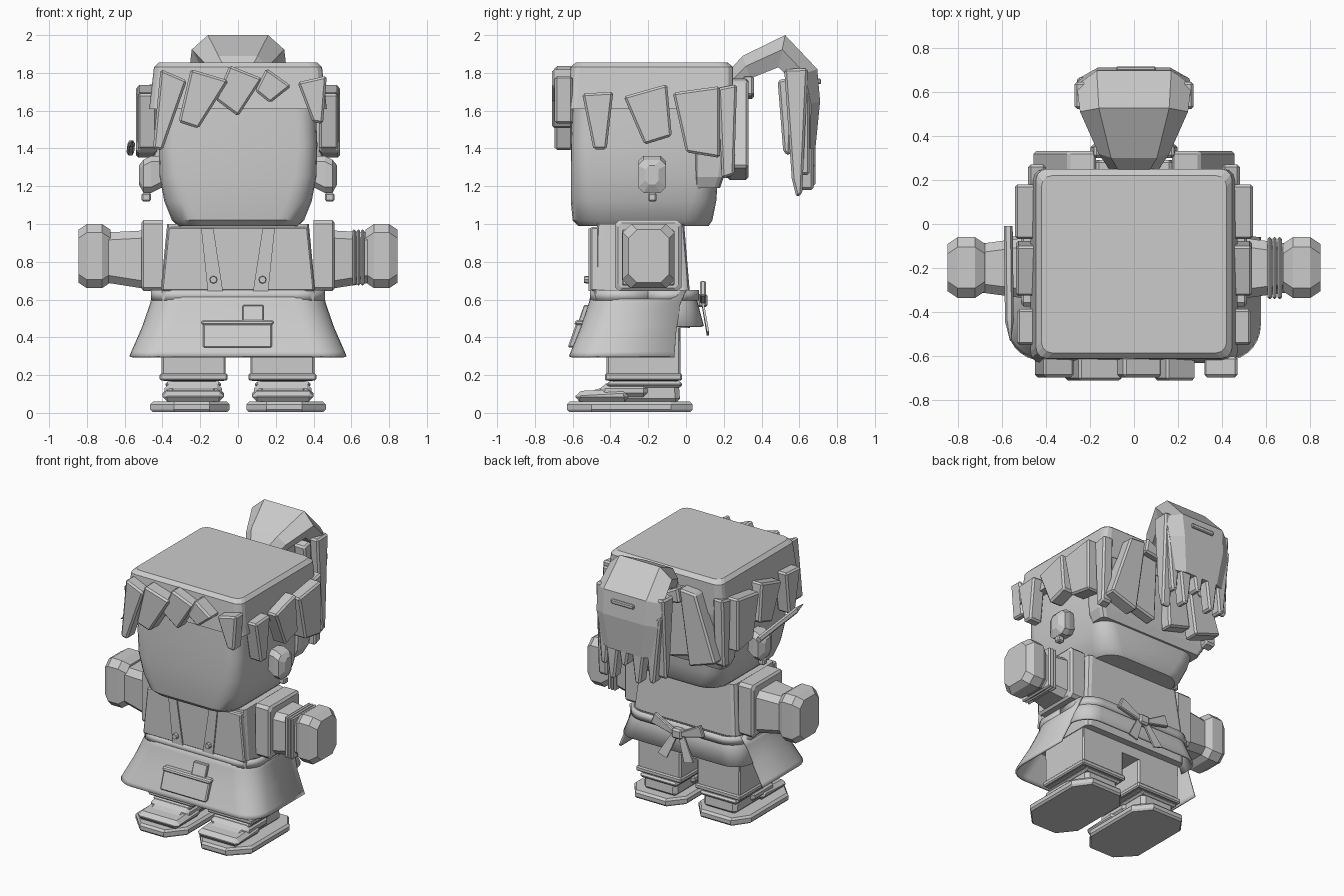
import bpy, bmesh, math
from mathutils import Vector

if "Cube" in bpy.data.objects:
    bpy.data.objects.remove(bpy.data.objects["Cube"])

grey = bpy.data.materials.new("plain_grey")
grey.diffuse_color = (0.6, 0.6, 0.6, 1)
grey.use_nodes = True
grey.node_tree.nodes["Principled BSDF"].inputs["Base Color"].default_value = grey.diffuse_color


def finish(name, bm, bevel=0, smooth=False, solid=0):
    bmesh.ops.recalc_face_normals(bm, faces=bm.faces)
    me = bpy.data.meshes.new(name)
    bm.to_mesh(me)
    bm.free()
    me.materials.append(grey)
    ob = bpy.data.objects.new(name, me)
    bpy.context.collection.objects.link(ob)
    if solid:
        m = ob.modifiers.new("thickness", 'SOLIDIFY')
        m.thickness = solid
    if bevel:
        m = ob.modifiers.new("bevel", 'BEVEL')
        m.width, m.segments, m.limit_method = bevel, 1, 'ANGLE'
    if smooth:
        bpy.ops.object.select_all(action='DESELECT')
        ob.select_set(True)
        bpy.context.view_layer.objects.active = ob
        bpy.ops.object.shade_smooth_by_angle(angle=math.radians(35))
    return ob


def loft(name, rings, closed=True, **kw):
    """Skin a list of equal-length point rings; closed rings get end caps."""
    bm = bmesh.new()
    vs = [[bm.verts.new(p) for p in r] for r in rings]
    n = len(vs[0])
    for a, b in zip(vs, vs[1:]):
        for i in range(n if closed else n - 1):
            j = (i + 1) % n
            bm.faces.new((a[i], a[j], b[j], b[i]))
    if closed:
        bm.faces.new(vs[0])
        bm.faces.new(vs[-1])
    return finish(name, bm, **kw)


def box(name, x, y, z, bevel=0.0):
    c = [(x[0], y[0]), (x[1], y[0]), (x[1], y[1]), (x[0], y[1])]
    return loft(name, [[(a, b, h) for a, b in c] for h in z], bevel=bevel)


def slab_xz(name, pts, y0, y1, bevel=0.012):
    return loft(name, [[(x, y, z) for x, z in pts] for y in (y0, y1)], bevel=bevel)


def slab_yz(name, pts, x0, x1, bevel=0.012):
    return loft(name, [[(x, y, z) for y, z in pts] for x in (x0, x1)], bevel=bevel)


def rounded(hx, y0, y1, z, r, seg=5):
    """Rounded rectangle at height z."""
    out = []
    for cx, cy, a0 in ((hx - r, y1 - r, 0), (r - hx, y1 - r, 90),
                       (r - hx, y0 + r, 180), (hx - r, y0 + r, 270)):
        for i in range(seg + 1):
            a = math.radians(a0 + 90 * i / seg)
            out.append((cx + r * math.cos(a), cy + r * math.sin(a), z))
    return out


def u_shape(hx, y_open, y_end, z, r, seg=7):
    """Open U from y_open round to y_end."""
    s = 1 if y_end > y_open else -1
    half = [(hx, y_open, z)]
    for i in range(seg + 1):
        a = math.pi / 2 * i / seg
        half.append((hx - r + r * math.cos(a), y_end - s * r + s * r * math.sin(a), z))
    return half + [(-x, y, h) for x, y, h in reversed(half)]


def rod(name, a, b, r0, r1, sides=6):
    a, b = Vector(a), Vector(b)
    q = (b - a).to_track_quat('Z', 'Y')
    ang = [2 * math.pi * i / sides for i in range(sides)]
    return loft(name, [[p + q @ Vector((r * math.cos(t), r * math.sin(t), 0)) for t in ang]
                       for p, r in ((a, r0), (b, r1))])


# head and hair cap
loft("head", [rounded(hx, y0, y1, z, r) for z, hx, y0, y1, r in (
    (0.99, .32, -.57, .12, .14), (1.02, .35, -.6, .14, .14), (1.12, .39, -.61, .16, .13),
    (1.25, .415, -.61, .17, .11), (1.42, .42, -.61, .17, .1), (1.65, .41, -.6, .17, .1))], smooth=True)
loft("hair_cap", [rounded(hx, y0, y1, z, .05, 3) for z, hx, y0, y1 in (
    (1.61, .47, -.63, .25), (1.83, .445, -.61, .25), (1.855, .42, -.585, .22))])
loft("back_hair", [rounded(hx, .05, y1, z, .03, 2) for z, hx, y1 in (
    (1.19, .41, .18), (1.25, .44, .2), (1.64, .465, .25))])

# fringe locks
fringe = [[(-.41, 1.82), (-.27, 1.76), (-.4, 1.39), (-.45, 1.4)],
          [(-.25, 1.82), (-.05, 1.76), (-.21, 1.505), (-.315, 1.54)],
          [(-.045, 1.84), (.13, 1.77), (0, 1.57), (-.12, 1.66)],
          [(.15, 1.825), (.283, 1.73), (.17, 1.64), (.09, 1.705)],
          [(.315, 1.75), (.47, 1.785), (.45, 1.53), (.395, 1.54)]]
for i, p in enumerate(fringe):
    slab_xz(f"fringe_lock_{i}", p, -.695 if i % 2 == 0 else -.71, -.6)

# side locks, back locks, ears, arms, legs and shoes on both sides
side = [[(-.55, 1.69), (-.385, 1.7), (-.42, 1.395), (-.49, 1.395)],
        [(-.33, 1.675), (-.1, 1.74), (-.075, 1.465), (-.22, 1.42)],
        [(-.07, 1.695), (.18, 1.73), (.18, 1.35), (0, 1.38)]]
for s, tag in ((1, "right"), (-1, "left")):
    for i, p in enumerate(side):
        slab_yz(f"{tag}_side_lock_{i}", p, s * .43, s * (.53 + .005 * i))
    slab_yz(f"{tag}_corner_lock", [(.17, 1.72), (.27, 1.74), (.255, 1.26), (.19, 1.24)], s * .4, s * .48)
    slab_xz(f"{tag}_back_lock_outer", [(s * .17, 1.77), (s * .3, 1.76), (s * .46, 1.3), (s * .25, 1.23)], .22, .33)
    slab_xz(f"{tag}_back_lock_inner", [(s * .04, 1.74), (s * .17, 1.76), (s * .24, 1.29), (s * .06, 1.24)], .2, .29)

    def yz_ring(x, y0, y1, z0, z1, c):
        return [(s * x, y, z) for y, z in ((y0 + c, z0), (y1 - c, z0), (y1, z0 + c), (y1, z1 - c),
                                           (y1 - c, z1), (y0 + c, z1), (y0, z1 - c), (y0, z0 + c))]

    # ear with drop earring
    loft(f"{tag}_ear", [yz_ring(.39, -.24, -.12, 1.2, 1.36, .03), yz_ring(.46, -.255, -.105, 1.165, 1.36, .03),
                        yz_ring(.5, -.255, -.105, 1.165, 1.34, .03), yz_ring(.525, -.215, -.145, 1.21, 1.31, .02)])
    box(f"{tag}_earring", (s * .46, s * .51), (-.2, -.155), (1.12, 1.165), .008)
    # shoulder plate, sleeve and hand
    loft(f"{tag}_shoulder", [yz_ring(x, -.375 + d, -.025 - d, .645 + d, 1.02 - d, .02)
                             for x, d in ((.4, 0), (.45, 0), (.5, 0), (.512, .015))])
    loft(f"{tag}_sleeve", [yz_ring(.48, -.34, -.06, .66, .98, .04), yz_ring(.51, -.335, -.065, .66, .965, .04),
                           yz_ring(.7, -.31, -.09, .69, .955, .04)])
    loft(f"{tag}_hand", [yz_ring(x, -.335 + d, -.06 - d, .66 + d, 1.0 - d, .045)
                         for x, d in ((.675, .03), (.72, 0), (.8, 0), (.845, .03))])
    # trouser leg and cuff
    box(f"{tag}_trouser_leg", (s * .065, s * .405), (-.42, -.03), (.17, .5), .01)
    box(f"{tag}_trouser_cuff", (s * .055, s * .415), (-.43, -.02), (.172, .208), .008)

    # sandal sole, foot and straps
    def sole_ring(z, d):
        return [(s * x, y, z) for x, y in ((.15, -.63 + d), (.34, -.63 + d), (.465 - d, -.5), (.465 - d, -.08),
                                           (.38, .035 - d), (.14, .035 - d), (.045 + d, -.08), (.045 + d, -.5))]
    loft(f"{tag}_sole", [sole_ring(z, d) for z, d in ((.005, .012), (.018, 0), (.045, 0), (.06, .015))])
    slab_yz(f"{tag}_foot", [(-.55, .05), (-.56, .1), (-.42, .14), (-.38, .18), (-.04, .18), (-.03, .05)],
            s * .105, s * .37, .025)
    slab_yz(f"{tag}_toe_strap", [(-.59, .06), (-.58, .115), (-.31, .13), (-.3, .06)], s * .075, s * .4, .025)
    slab_yz(f"{tag}_mid_strap", [(-.46, .08), (-.45, .155), (-.2, .155), (-.2, .08)], s * .085, s * .39, .025)
    box(f"{tag}_heel_strap", (s * .09, s * .385), (-.42, -.02), (.135, .165), .012)

for i, x in enumerate((.615, .637, .66)):  # rolled cuff on one sleeve
    box(f"sleeve_roll_{i}", (x - .01, x + .01), (-.34, -.06), (.675, .97), .008)

# pencil behind the ear
rod("pencil", (-.57, -.01, 1.38), (-.565, -.44, 1.425), .02, .02)
rod("pencil_tip", (-.565, -.44, 1.425), (-.56, -.53, 1.435), .02, .002)

# ponytail arch
def tail_ring(outer, inner, w):
    o, n = Vector((0, *outer)), Vector((0, *inner))
    prof = ((.65, 0), (1, .45), (.8, 1))
    half = [o.lerp(n, t) + Vector((w * k, 0, 0)) for k, t in prof]
    return half + [Vector((-v.x, v.y, v.z)) for v in reversed(half)]

loft("ponytail", [tail_ring(*a) for a in (
    ((.245, 1.83), (.245, 1.68), .11), ((.3, 1.89), (.34, 1.77), .16), ((.525, 2.0), (.49, 1.83), .245),
    ((.695, 1.82), (.55, 1.77), .26), ((.71, 1.65), (.6, 1.62), .25), ((.685, 1.4), (.63, 1.4), .2))])
for i, (x, y, w, top, tip) in enumerate(((-.19, .62, .07, 1.7, 1.22), (-.09, .64, .07, 1.6, 1.2),
                                          (.02, .64, .065, 1.6, 1.3), (.12, .63, .07, 1.6, 1.18),
                                          (.2, .61, .06, 1.7, 1.26))):
    slab_xz(f"ponytail_strand_{i}", [(x - w, top), (x + w, top), (x + .02, tip), (x - .02, tip)], y - .04, y + .045)
for s, tip in ((1, 1.14), (-1, 1.24)):
    slab_yz(f"ponytail_side_strand_{s}", [(.52, 1.82), (.645, 1.825), (.615, tip + .02), (.585, tip), (.56, tip + .1)],
            s * .2, s * .27)
    slab_yz(f"ponytail_inner_strand_{s}", [(.485, 1.76), (.57, 1.78), (.55, 1.36), (.515, 1.38)], s * .1, s * .19)
    slab_xz(f"hair_tie_loop_{s}", [(s * .05, 1.72), (s * .18, 1.79), (s * .2, 1.68), (s * .07, 1.66)], .3, .36)
slab_xz("hair_clip", [(-.08, 1.74), (.1, 1.74), (.1, 1.77), (-.08, 1.77)], .69, .715, .006)

# torso and hips
loft("torso", [rounded(hx, y0, y1, z, .03, 2) for z, hx, y0, y1 in (
    (.45, .41, -.48, .02), (.64, .41, -.49, .02), (1.0, .375, -.47, -.01))])
box("hips", (-.4, .4), (-.42, -.03), (.38, .6))

# apron bib with straps and buttons
slab_xz("bib", [(-.405, .645), (.405, .645), (.37, .985), (-.37, .985)], -.505, -.46, .008)
for s in (1, -1):
    slab_xz(f"bib_strap_{s}", [(s * .08, .645), (s * .16, .645), (s * .195, .975), (s * .13, .975)], -.515, -.5, 0)
    rod(f"strap_button_{s}", (s * .13, -.5, .705), (s * .13, -.54, .705), .022, .018, 8)

# flared apron skirt, waist band and short back skirt
loft("apron_skirt", [u_shape(hx, ye, yf, z, .16) for z, hx, yf, ye in (
    (.65, .45, -.5, .0), (.58, .465, -.515, -.03), (.45, .51, -.56, -.05), (.325, .565, -.61, -.06),
    (.3, .575, -.62, -.06))], closed=False, smooth=True, solid=.015)
loft("back_skirt", [u_shape(hx, -.1, yb, z, .14) for z, hx, yb in (
    (.65, .45, .045), (.59, .46, .06), (.46, .5, .095))], closed=False, smooth=True, solid=.015)
for nm, yo, ye in (("front_waist_band", -.2, -.508), ("back_waist_band", -.2, .07)):
    loft(nm, [u_shape(.46, yo, ye, z, .15) for z in (.595, .65)], closed=False, smooth=True, solid=.02)

# pocket and tag lying on the skirt slope
def sloped(name, x0, x1, z0, z1, t, bevel=.008):
    front = lambda z: -.5 - (.65 - z) * .35
    loft(name, [[(x, front(z) - d, z) for x, z in ((x0, z0), (x1, z0), (x1, z1), (x0, z1))]
                for d in (-.02, t)], bevel=bevel)

sloped("pocket", -.185, .18, .345, .48, .02)
sloped("pocket_flap", -.192, .187, .465, .492, .028)
sloped("note_tag", .025, .135, .48, .57, .012, .004)

# back bow
box("bow_knot", (-.04, .04), (.06, .115), (.56, .63), .012)
for s in (1, -1):
    slab_xz(f"bow_loop_{s}", [(s * .02, .61), (s * .18, .7), (s * .21, .62), (s * .02, .575)], .075, .105, .006)
    loft(f"bow_tail_{s}", [[(s * x, y + d, z) for x, y, z in ((0, .08, .59), (.04, .08, .6), (.14, .11, .43), (.07, .11, .41))]
                           for d in (0, .012)])
